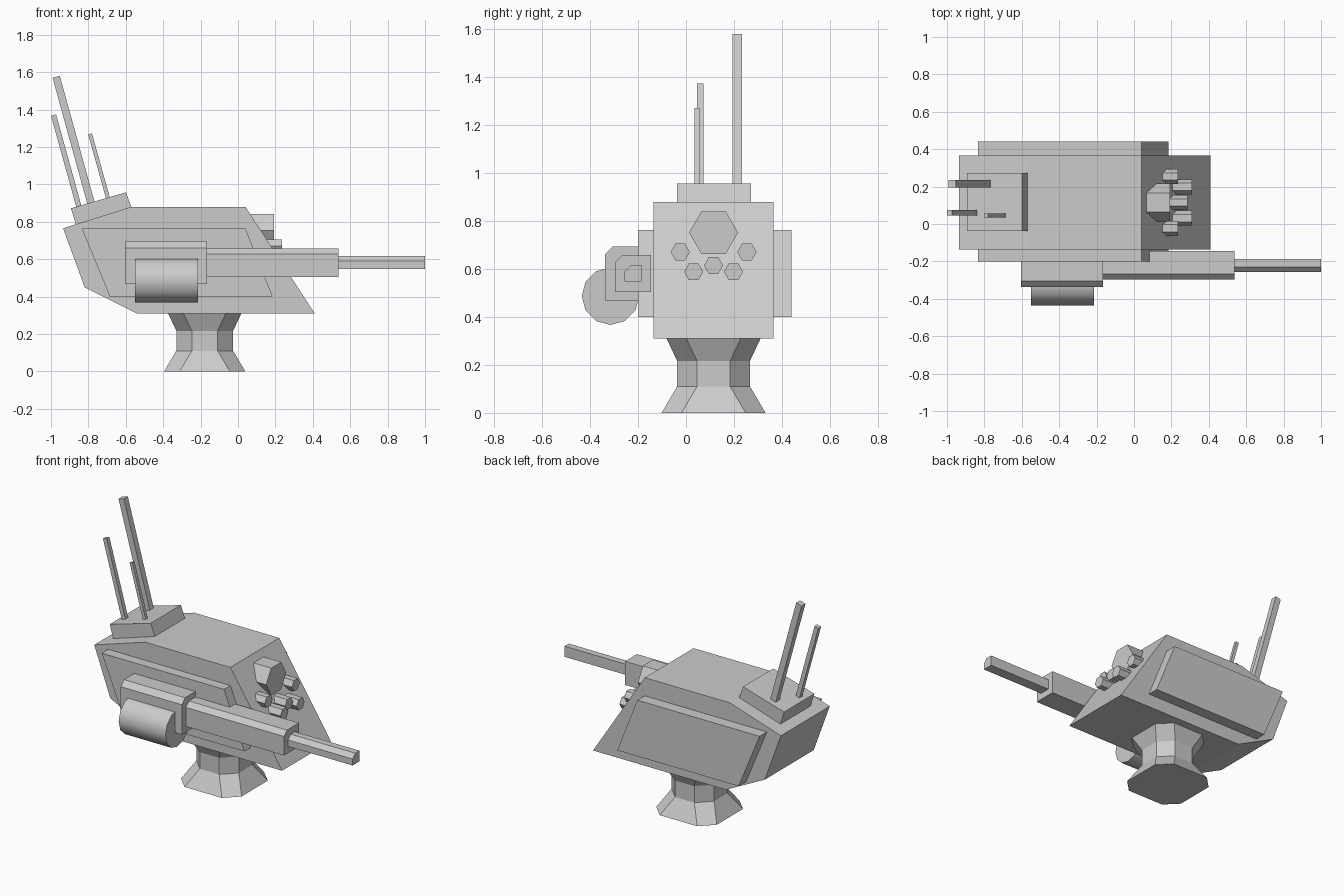
import bpy, bmesh, math
from mathutils import Vector

cube = bpy.data.objects.get("Cube")
if cube:
    bpy.data.objects.remove(cube, do_unlink=True)

grey = bpy.data.materials.new("plain grey")
grey.use_nodes = True
COLOUR = (0.6, 0.6, 0.6, 1)
grey.diffuse_color = COLOUR
grey.node_tree.nodes["Principled BSDF"].inputs["Base Color"].default_value = COLOUR


def loft(name, rings):
    """Closed solid through a list of equally sized rings of points."""
    bm = bmesh.new()
    loops = [[bm.verts.new(p) for p in ring] for ring in rings]
    n = len(loops[0])
    for a, b in zip(loops, loops[1:]):
        for i in range(n):
            j = (i + 1) % n
            bm.faces.new((a[i], a[j], b[j], b[i]))
    bm.faces.new(loops[0][::-1])
    bm.faces.new(loops[-1])
    bmesh.ops.recalc_face_normals(bm, faces=bm.faces)
    mesh = bpy.data.meshes.new(name)
    bm.to_mesh(mesh)
    bm.free()
    mesh.materials.append(grey)
    obj = bpy.data.objects.new(name, mesh)
    bpy.context.collection.objects.link(obj)
    return obj


def extrude_y(name, profile, y0, y1):
    return loft(name, [[(x, y, z) for x, z in profile] for y in (y0, y1)])


def extrude_x(name, profile, x0, x1):
    return loft(name, [[(x, y, z) for y, z in profile] for x in (x0, x1)])


def ngon(y, z, r, sides):
    return [(y + r * math.cos(math.tau * i / sides),
             z + r * math.sin(math.tau * i / sides)) for i in range(sides)]


def gun_part(name, x0, x1, y0, y1, z0, z1, cut):
    """Box along x with its upper outer edge cut off."""
    extrude_x(name, [(y0, z0), (y1, z0), (y1, z1), (y0 + cut, z1), (y0, z1 - cut)], x0, x1)


MID_Y = 0.115

# Turret body and side armour
extrude_y("turret_body", [(-0.935, 0.765), (-0.57, 0.88), (0.04, 0.88),
                          (0.41, 0.31), (-0.54, 0.31), (-0.82, 0.45)], -0.135, 0.365)
armour = [(-0.835, 0.763), (0.04, 0.763), (0.185, 0.40), (-0.685, 0.40)]
extrude_y("right_armour_plate", armour, -0.20, -0.13)
extrude_y("left_armour_plate", armour, 0.36, 0.44)

# Pedestal: square rings with cut corners
rings = []
for z, h in ((0, 0.217), (0.11, 0.152), (0.217, 0.152), (0.312, 0.197)):
    c = h - 0.083
    ring = [(h, -c), (h, c), (c, h), (-c, h), (-h, c), (-h, -c), (-c, -h), (c, -h)]
    rings.append([(x - 0.178, y + MID_Y, z) for x, y in ring])
loft("pedestal", rings)

# Antenna base and masts
extrude_y("antenna_base", [(-0.893, 0.872), (-0.599, 0.957), (-0.57, 0.88), (-0.865, 0.78)],
          -0.037, 0.272)
for name, top, foot, y, w in (
        ("tall_antenna", (-0.972, 1.575), (-0.775, 0.86), 0.214, 0.04),
        ("middle_antenna", (-0.986, 1.37), (-0.845, 0.86), 0.06, 0.028),
        ("short_antenna", (-0.791, 1.27), (-0.685, 0.89), 0.046, 0.021)):
    t, f = Vector(top), Vector(foot)
    side = (t - f).orthogonal().normalized() * w / 2
    extrude_y(name, [t + side, t - side, f - side, f + side], y - w / 2, y + w / 2)

# Side gun
gun_part("gun_housing", -0.603, -0.165, -0.338, -0.19, 0.468, 0.694, 0.033)
gun_part("gun_receiver", -0.2, 0.538, -0.297, -0.145, 0.505, 0.658, 0.03)
gun_part("gun_barrel", 0.53, 1.0, -0.256, -0.186, 0.548, 0.617, 0.027)
drum = extrude_x("ammunition_drum", ngon(-0.315, 0.487, 0.12, 12), -0.55, -0.215)
bpy.context.view_layer.objects.active = drum
drum.select_set(True)
bpy.ops.object.shade_smooth_by_angle(angle=math.radians(40))
drum.select_set(False)

# Sensor cluster on the sloped front
extrude_x("main_lens", ngon(MID_Y, 0.752, 0.102, 6), 0.04, 0.193)
extrude_x("centre_lens", ngon(MID_Y, 0.615, 0.04, 6), 0.1, 0.285)
for label, s in (("left", 1), ("right", -1)):
    extrude_x(label + "_upper_lens", ngon(MID_Y + s * 0.139, 0.671, 0.04, 6), 0.1, 0.236)
    extrude_x(label + "_lower_lens", ngon(MID_Y + s * 0.083, 0.589, 0.04, 6), 0.1, 0.31)
